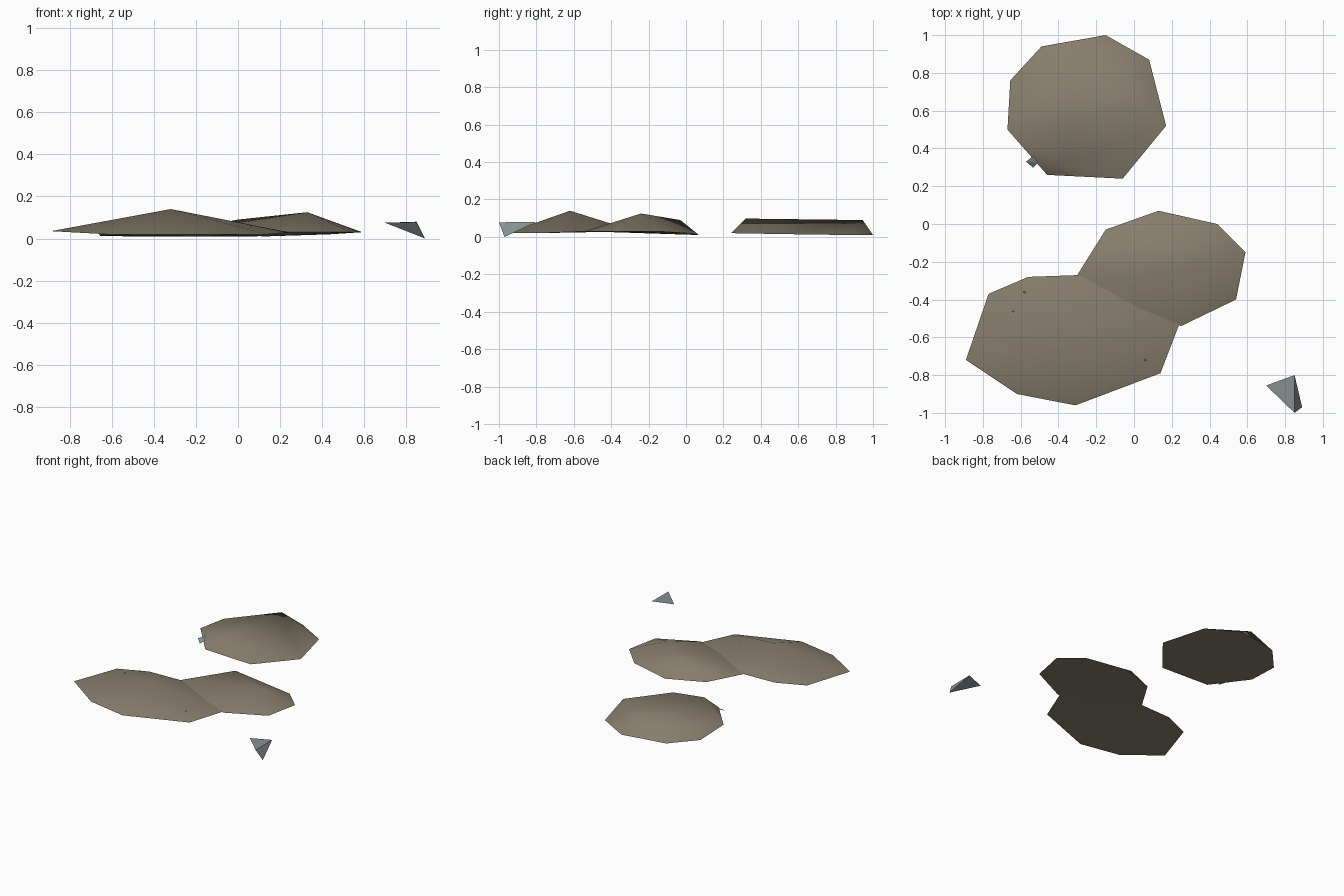
import bpy, bmesh, math

if "Cube" in bpy.data.objects:
    bpy.data.objects.remove(bpy.data.objects["Cube"], do_unlink=True)


def make_material(name, rgb):
    mat = bpy.data.materials.new(name)
    mat.use_nodes = True
    color = (*rgb, 1.0)
    mat.diffuse_color = color
    bsdf = mat.node_tree.nodes["Principled BSDF"]
    bsdf.inputs["Base Color"].default_value = color
    bsdf.inputs["Roughness"].default_value = 0.9
    return mat


earth = make_material("brown_earth", (0.24, 0.205, 0.15))
stone = make_material("grey_stone", (0.24, 0.285, 0.28))


def hull(name, points, mat, smooth_angle=0):
    """Stretch a faceted skin around a handful of corner points."""
    bm = bmesh.new()
    for p in points:
        bm.verts.new(p)
    result = bmesh.ops.convex_hull(bm, input=bm.verts[:])
    loose = [v for v in bm.verts if not v.link_faces]
    bmesh.ops.delete(bm, geom=loose, context='VERTS')
    bmesh.ops.recalc_face_normals(bm, faces=bm.faces[:])
    mesh = bpy.data.meshes.new(name)
    bm.to_mesh(mesh)
    bm.free()
    mesh.materials.append(mat)
    obj = bpy.data.objects.new(name, mesh)
    bpy.context.collection.objects.link(obj)
    if smooth_angle:
        bpy.ops.object.select_all(action='DESELECT')
        obj.select_set(True)
        bpy.context.view_layer.objects.active = obj
        bpy.ops.object.shade_smooth_by_angle(angle=math.radians(smooth_angle))
    return obj


def mound(name, rim, crown):
    hull(name, rim + crown, earth, 50)


# Large front mound with a single peak
mound("front_mound",
      [(-.89, -.72, .035), (-.77, -.37, .03), (-.56, -.28, .03),
       (-.28, -.27, .03), (.24, -.53, .03), (.14, -.79, .02),
       (-.31, -.96, .02), (-.62, -.90, .02)],
      [(-.32, -.62, .14)])

# Middle mound with a short ridge, overlapping the front one
mound("middle_mound",
      [(.13, .07, .01), (.44, 0, .02), (.59, -.15, .03), (.54, -.40, .03),
       (.25, -.54, .03), (0, -.46, .03), (-.30, -.27, .03), (-.15, -.03, .02)],
      [(.33, -.24, .125), (0, -.03, .09)])

# Separate rear mound with a broad flat crown
mound("rear_mound",
      [(-.15, 1, .01), (.08, .87, .01), (.17, .52, .015), (-.06, .24, .02),
       (-.46, .26, .02), (-.67, .50, .035), (-.655, .76, .012), (-.49, .94, .01)],
      [(-.38, .32, .098), (-.29, .945, .09)])

# Loose shard of stone at the front corner
hull("large_shard",
     [(.70, -.855, .075), (.85, -.80, .08), (.89, -.97, 0), (.85, -1, .078)], stone)


def chip(name, x, y, z, r):
    hull(name, [(x - r, y, z), (x + r * .3, y + r, z + r * .4),
                (x + r, y - r * .2, z), (x + r * .2, y - r, z - r * .6)], stone)


# Small chips of the same stone on the mounds
chip("rear_chip", -.54, .33, .05, .032)
chip("front_chip_a", -.58, -.36, .058, .008)
chip("front_chip_b", -.64, -.46, .068, .008)
chip("front_chip_c", .06, -.72, .06, .008)
